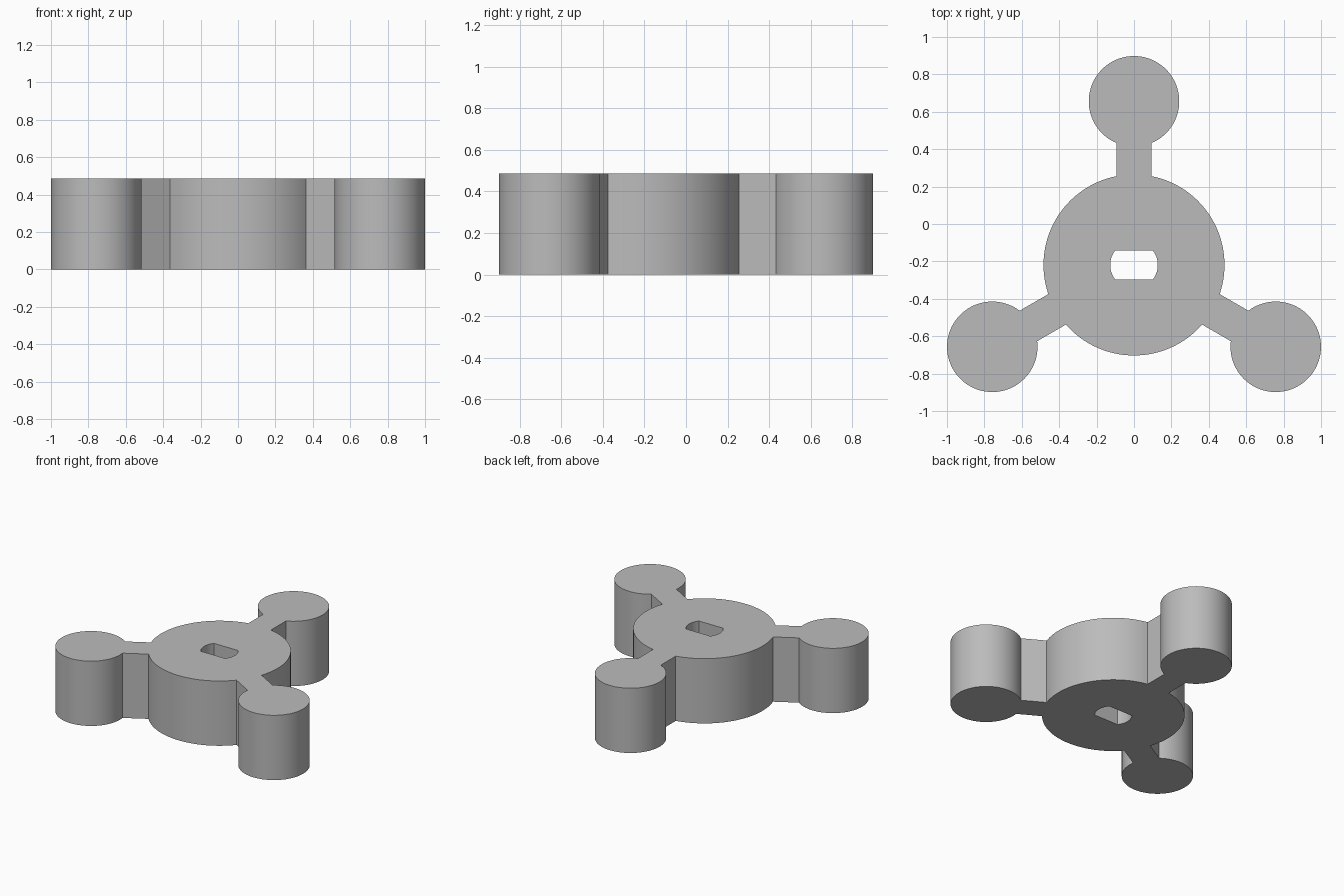
import bpy
import bmesh
from math import asin, radians, pi
from mathutils import Matrix, Vector

cube = bpy.data.objects.get("Cube")
if cube:
    bpy.data.objects.remove(cube, do_unlink=True)

HEIGHT = 0.485
CENTER = Vector((0, -0.219, 0))
HUB_R, LOBE_R, LOBE_DIST, ARM_HALF = 0.484, 0.242, 0.875, 0.094
SLOT_R, SLOT_HALF = 0.127, 0.077


def arc(radius, start, end, steps, cx=0.0):
    """Points on an arc about (cx, 0), both ends included."""
    return [Vector((cx, 0, 0)) + Matrix.Rotation(start + (end - start) * i / steps, 3, 'Z')
            @ Vector((radius, 0, 0)) for i in range(steps + 1)]


# One third of the outline: round lobe, straight arm side, hub arc
lobe_gap = pi - asin(ARM_HALF / LOBE_R)
hub_gap = asin(ARM_HALF / HUB_R)
third = arc(LOBE_R, -lobe_gap, lobe_gap, 72, LOBE_DIST)
third += arc(HUB_R, hub_gap, radians(120) - hub_gap, 32)
outline = [Matrix.Rotation(radians(90 + 120 * k), 3, 'Z') @ p
           for k in range(3) for p in third]

# Shaft slot with two flats and two rounded ends
slot_angle = asin(SLOT_HALF / SLOT_R)
slot = arc(SLOT_R, -slot_angle, slot_angle, 14)
slot += arc(SLOT_R, pi - slot_angle, pi + slot_angle, 14)

# Fill between the two loops and extrude to a solid
bm = bmesh.new()
edges = []
for loop in (outline, slot):
    verts = [bm.verts.new(CENTER + p) for p in loop]
    edges += [bm.edges.new((v, verts[i - 1])) for i, v in enumerate(verts)]
bmesh.ops.triangle_fill(bm, edges=edges, use_beauty=True, normal=(0, 0, 1))
solid = bmesh.ops.extrude_face_region(bm, geom=bm.faces[:], use_keep_orig=True)
top = [g for g in solid["geom"] if isinstance(g, bmesh.types.BMVert)]
bmesh.ops.translate(bm, verts=top, vec=(0, 0, HEIGHT))
bmesh.ops.recalc_face_normals(bm, faces=bm.faces[:])

mesh = bpy.data.meshes.new("three_lobe_knob")
bm.to_mesh(mesh)
bm.free()
knob = bpy.data.objects.new("three_lobe_knob", mesh)
bpy.context.collection.objects.link(knob)

# Plain grey finish
grey = bpy.data.materials.new("plain_grey")
grey.use_nodes = True
color = (0.5, 0.5, 0.5, 1)
grey.diffuse_color = color
grey.node_tree.nodes["Principled BSDF"].inputs["Base Color"].default_value = color
mesh.materials.append(grey)

# Smooth round walls, crisp rims and arm corners
bpy.ops.object.select_all(action='DESELECT')
knob.select_set(True)
bpy.context.view_layer.objects.active = knob
bpy.ops.object.shade_smooth_by_angle(angle=radians(25))
